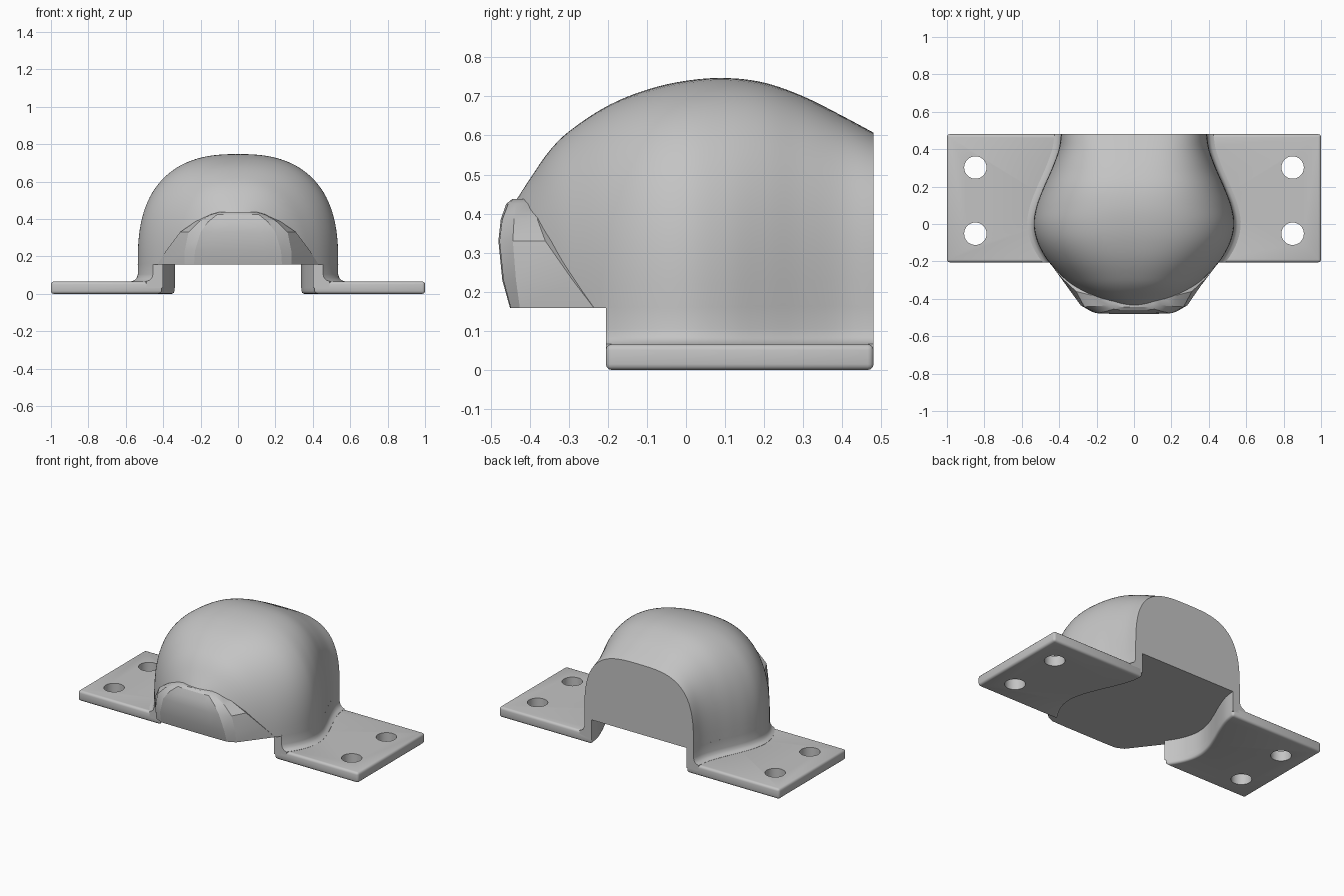
import bpy, bmesh, math

cube = bpy.data.objects.get("Cube")
if cube:
    bpy.data.objects.remove(cube, do_unlink=True)

grey = bpy.data.materials.new("plain grey")
grey.use_nodes = True
grey.diffuse_color = (0.55, 0.55, 0.55, 1)
grey.node_tree.nodes["Principled BSDF"].inputs["Base Color"].default_value = (0.55, 0.55, 0.55, 1)

FLOOR, BACK, FRONT = 0.158, 0.48, -0.205

# Dome stations: y, half width, top height, squareness
STATIONS = [
    (-0.45, 0.13, 0.41, 2.3), (-0.4, 0.235, 0.488, 2.3), (-0.35, 0.305, 0.56, 2.4),
    (-0.3, 0.365, 0.61, 2.4), (-0.2, 0.458, 0.676, 2.5), (-0.1, 0.515, 0.717, 2.6),
    (0, 0.536, 0.74, 2.6), (0.1, 0.52, 0.747, 2.6), (0.2, 0.482, 0.735, 2.7),
    (0.3, 0.438, 0.7, 2.8), (0.4, 0.402, 0.65, 3), (BACK, 0.39, 0.607, 3.2)]


def station(y):
    """Smoothly interpolated width, height and squareness at y."""
    last = len(STATIONS) - 1
    i = max(k for k in range(last) if STATIONS[k][0] <= y + 1e-9)
    a, b = STATIONS[i], STATIONS[i + 1]
    before, after = STATIONS[max(i - 1, 0)], STATIONS[min(i + 2, last)]
    span = b[0] - a[0]
    t = (y - a[0]) / span
    out = []
    for c in (1, 2, 3):
        ma = (b[c] - before[c]) / (b[0] - before[0]) * span
        mb = (after[c] - a[c]) / (after[0] - a[0]) * span
        d = b[c] - a[c]
        out.append(a[c] + t * ma + t * t * (3 * d - 2 * ma - mb) + t ** 3 * (ma + mb - 2 * d))
    return out


def loft(name, rings):
    """Skin closed rings of points and cap both ends."""
    bm = bmesh.new()
    loops = [[bm.verts.new(p) for p in ring] for ring in rings]
    n = len(loops[0])
    for lo, hi in zip(loops, loops[1:]):
        for i in range(n):
            j = (i + 1) % n
            bm.faces.new((lo[i], lo[j], hi[j], hi[i]))
    bm.faces.new(loops[0])
    bm.faces.new(loops[-1])
    bmesh.ops.recalc_face_normals(bm, faces=bm.faces)
    mesh = bpy.data.meshes.new(name)
    bm.to_mesh(mesh)
    bm.free()
    obj = bpy.data.objects.new(name, mesh)
    bpy.context.collection.objects.link(obj)
    mesh.materials.append(grey)
    return obj


def activate(obj):
    bpy.ops.object.select_all(action='DESELECT')
    obj.select_set(True)
    bpy.context.view_layer.objects.active = obj


def smooth(obj, angle=35):
    activate(obj)
    bpy.ops.object.shade_smooth_by_angle(angle=math.radians(angle))


# Dome: rounded arch sections lofted front to back
def arch(y, segments=56):
    w, h, n = station(y)
    ring = []
    for i in range(segments + 1):
        a = math.pi * i / segments
        c, s = math.cos(a), max(math.sin(a), 0)
        x = math.copysign(abs(c) ** (2 / n), c) * w
        ring.append((x, y, FLOOR + (h - FLOOR) * s ** (2 / n)))
    return ring


steps = 62
y0 = STATIONS[0][0]
smooth(loft("dome", [arch(y0 + (BACK - y0) * i / steps) for i in range(steps + 1)]))

# Nose: faceted fairing, half outlines stacked by height
NOSE = [
    (FLOOR, [(0.14, -0.45), (0.235, -0.448), (0.285, -0.425), (0.43, -0.235)]),
    (0.23, [(0.14, -0.47), (0.23, -0.467), (0.285, -0.435), (0.385, -0.29)]),
    (0.33, [(0.13, -0.48), (0.2, -0.477), (0.265, -0.443), (0.31, -0.36)]),
    (0.385, [(0.1, -0.474), (0.16, -0.47), (0.21, -0.44), (0.23, -0.38)]),
    (0.425, [(0.07, -0.46), (0.11, -0.455), (0.14, -0.435), (0.15, -0.38)]),
    (0.437, [(0.05, -0.445), (0.08, -0.442), (0.1, -0.425), (0.11, -0.38)])]
rings = []
for z, half in NOSE:
    half = half + [(half[-1][0] - 0.08, half[-1][1] + 0.08)]
    rings.append([(x, y, z) for x, y in half] + [(-x, y, z) for x, y in reversed(half)])
smooth(loft("nose", rings), 25)

# Depth positions shared by the legs and the flanges
depths = [FRONT + (BACK - FRONT) * i / 28 for i in range(29)]


def inner(y):
    return station(y)[0] - 0.052


for side, label in ((1, "left"), (-1, "right")):
    # Leg wall under the dome, flaring into the flange
    rings = []
    for z, flare in ((0.03, 0.035), (0.067, 0.035), (0.073, 0.018),
                     (0.085, 0.006), (0.105, 0), (0.165, 0)):
        ring = [(side * inner(y), y, z) for y in depths]
        ring += [(side * (station(y)[0] + flare), y, z) for y in reversed(depths)]
        rings.append(ring)
    smooth(loft(label + "_leg", rings))

    # Flange plate with rounded edges
    outline = [(side * inner(y), y) for y in depths] + [(side, BACK), (side, FRONT)]
    flange = loft(label + "_flange", [[(x, y, z) for x, y in outline] for z in (0, 0.066)])
    activate(flange)
    bevel = flange.modifiers.new("rounded edges", 'BEVEL')
    bevel.width, bevel.segments = 0.015, 3
    bevel.limit_method, bevel.angle_limit = 'ANGLE', math.radians(40)
    bpy.ops.object.modifier_apply(modifier=bevel.name)

    # Bolt holes
    for y in (-0.052, 0.302):
        bpy.ops.mesh.primitive_cylinder_add(vertices=40, radius=0.06, depth=0.3,
                                            location=(side * 0.848, y, 0.03))
        cutter = bpy.context.object
        cutter.name = "hole_cutter"
        cutter.hide_render = True
        cutter.data.materials.append(grey)
        activate(flange)
        cut = flange.modifiers.new("bolt hole", 'BOOLEAN')
        cut.operation, cut.solver, cut.object = 'DIFFERENCE', 'EXACT', cutter
        bpy.ops.object.modifier_apply(modifier=cut.name)
        bpy.data.objects.remove(cutter, do_unlink=True)
    smooth(flange)
